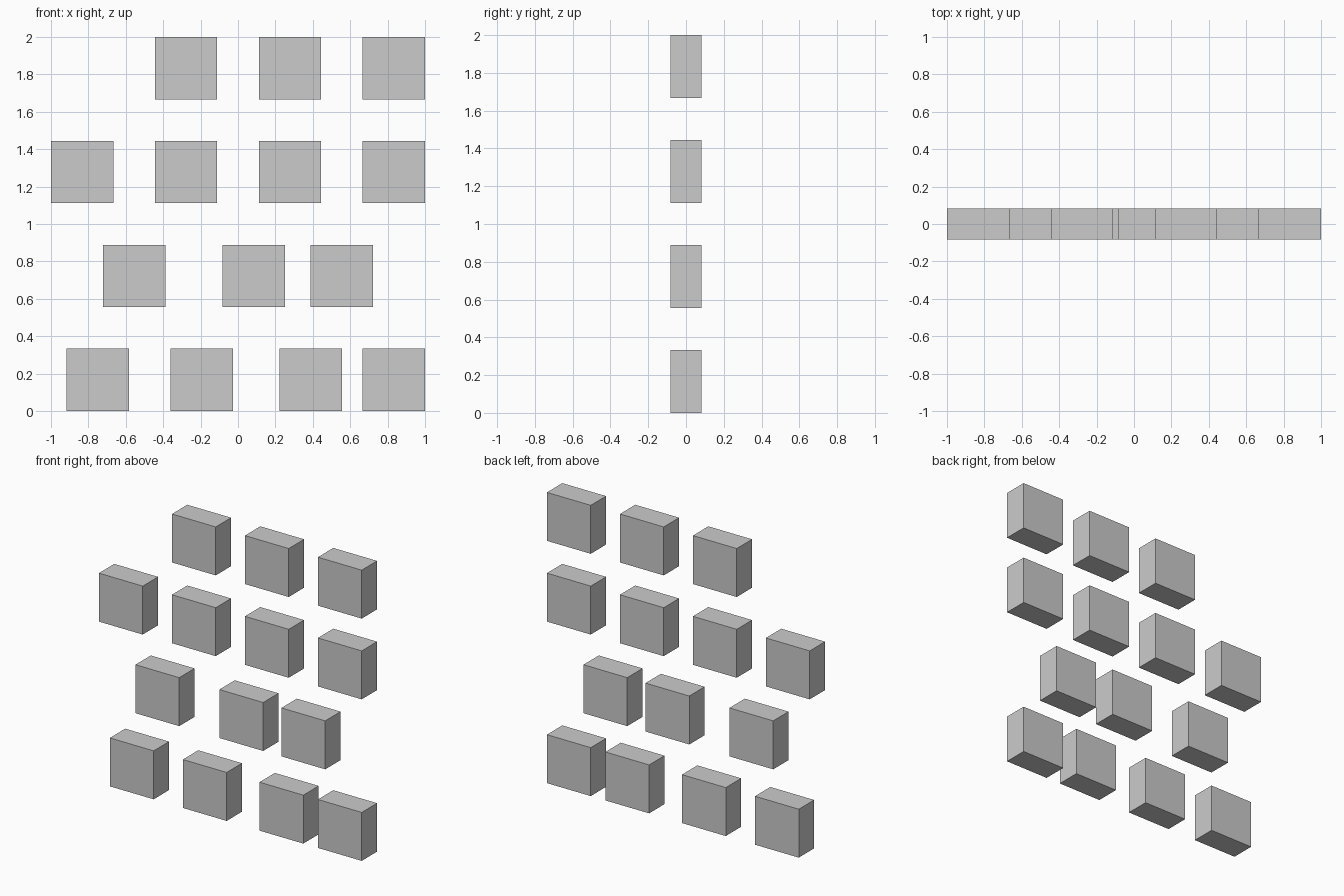
import bpy

if "Cube" in bpy.data.objects:
    bpy.data.objects.remove(bpy.data.objects["Cube"])

U = 1 / 36                     # layout unit
WIDTH, DEPTH, HEIGHT = 12 * U, 6 * U, 12 * U
ROW_STEP = 20 * U

# Block centres along x for each row, bottom to top, in layout units
rows = [
    (-27, -7, 14, 30),
    (-20, 3, 20),
    (-30, -10, 10, 30),
    (-10, 10, 30),
]


def add_block(name, x, z):
    bpy.ops.mesh.primitive_cube_add(size=1, location=(x, 0, z))
    block = bpy.context.object
    block.name = name
    block.scale = (WIDTH, DEPTH, HEIGHT)
    bpy.ops.object.transform_apply(location=False, rotation=False, scale=True)


# Wall of separate blocks
for r, centres in enumerate(rows):
    for c, x in enumerate(centres):
        add_block(f"block_row{r + 1}_{c + 1}", x * U, HEIGHT / 2 + r * ROW_STEP)
